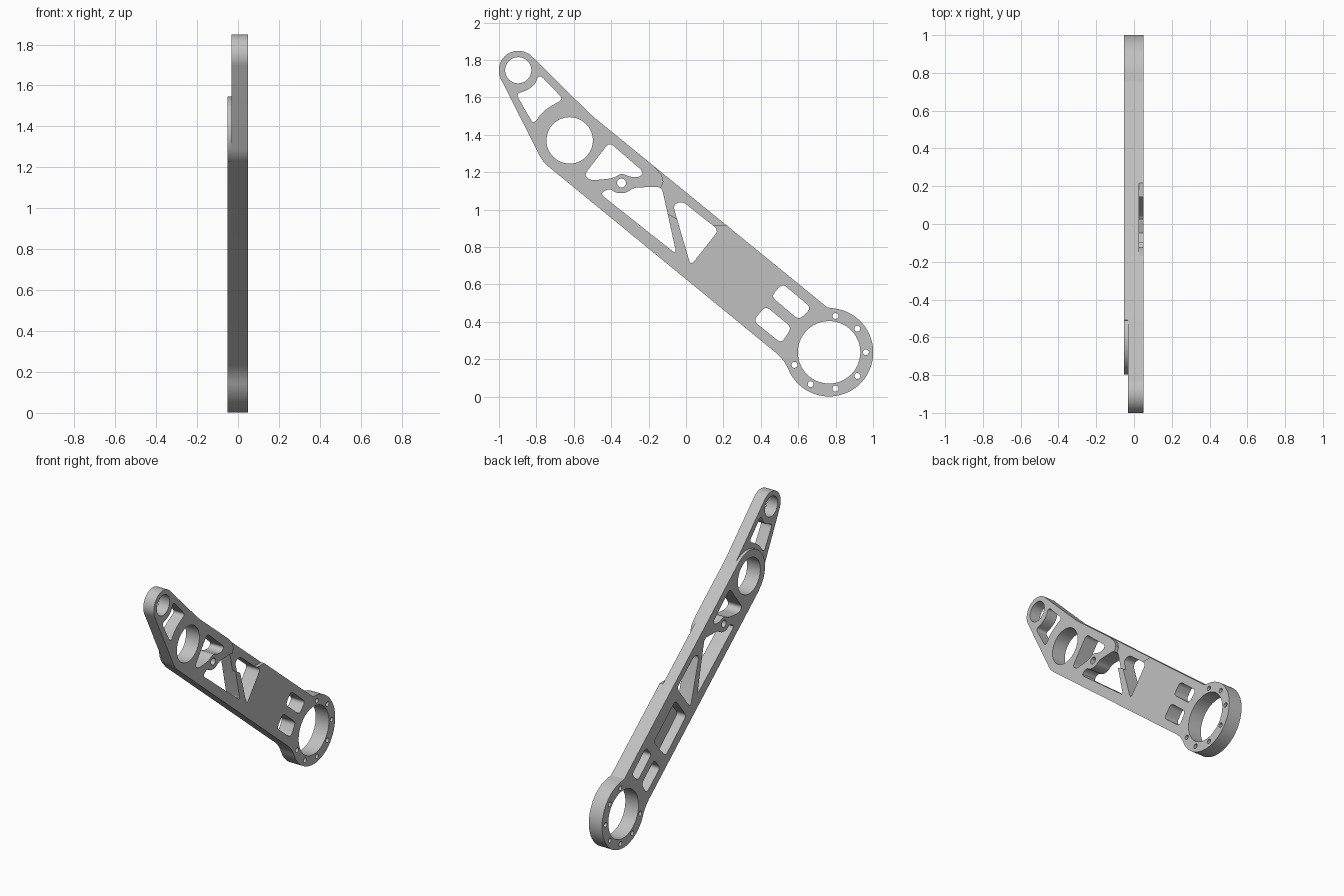
import bpy, bmesh
from math import cos, sin, radians
from mathutils import Vector

cube = bpy.data.objects.get("Cube")
if cube:
    bpy.data.objects.remove(cube, do_unlink=True)

TIP, MID, RING = (-0.897, 1.745), (-0.622, 1.37), (0.765, 0.237)


def arc(centre, r, a0, a1, n=24):
    """Points on an arc in the y-z plane, angles in degrees."""
    step = (a1 - a0) / n
    return [(centre[0] + r * cos(radians(a0 + i * step)),
             centre[1] + r * sin(radians(a0 + i * step))) for i in range(n + 1)]


def circle(centre, r, n=48):
    return arc(centre, r, 0, 360, n)[:-1]


def rounded(points, r=0.03, steps=5):
    """Round every corner of a closed polygon."""
    out = []
    for i, p in enumerate(points):
        p = Vector(p)
        a, b = Vector(points[i - 1]) - p, Vector(points[(i + 1) % len(points)]) - p
        start = p + a.normalized() * min(r, a.length * 0.45)
        end = p + b.normalized() * min(r, b.length * 0.45)
        for k in range(steps + 1):
            t = k / steps
            out.append(tuple(start * (1 - t) ** 2 + p * 2 * t * (1 - t) + end * t * t))
    return out


def prisms(name, parts):
    """One object from (outline, x0, x1) slabs."""
    bm = bmesh.new()
    for pts, x0, x1 in parts:
        face = bm.faces.new([bm.verts.new((x0, y, z)) for y, z in pts])
        ext = bmesh.ops.extrude_face_region(bm, geom=[face])
        moved = [v for v in ext["geom"] if isinstance(v, bmesh.types.BMVert)]
        bmesh.ops.translate(bm, verts=moved, vec=(x1 - x0, 0, 0))
    bmesh.ops.recalc_face_normals(bm, faces=bm.faces[:])
    mesh = bpy.data.meshes.new(name)
    bm.to_mesh(mesh)
    bm.free()
    obj = bpy.data.objects.new(name, mesh)
    bpy.context.collection.objects.link(obj)
    return obj


# Arm outline: ring end, straight top edge, tip, boss corner, straight lower edge
outline = (arc(RING, 0.236, -160, 82, 56) + [(0.755, 0.477), (0.72, 0.506)]
           + rounded([(-0.46, 1.467), (-0.5, 1.5), (-0.54, 1.537)], 0.03)[6:12]
           + arc(TIP, 0.104, 45, 207, 32) + arc(MID, 0.18, 207, 231, 8)
           + [(0.48, 0.235), (0.505, 0.212), (0.525, 0.187)])
arm = prisms("linkage_arm", [(outline, -0.052, 0.05)])

# Through openings: bearing bores, bolt holes and lightening windows
tip_window = [(-0.91, 1.62), (-0.855, 1.635), (-0.81, 1.665), (-0.785, 1.725),
              (-0.655, 1.59), (-0.72, 1.555), (-0.77, 1.52), (-0.815, 1.455)]
upper_window = [(-0.41, 1.36), (-0.225, 1.2), (-0.25, 1.172), (-0.3, 1.175),
                (-0.345, 1.195), (-0.39, 1.167), (-0.51, 1.155), (-0.545, 1.185)]
lower_window = [(-0.46, 1.085), (-0.41, 1.115), (-0.375, 1.088), (-0.32, 1.088),
                (-0.28, 1.118), (-0.13, 1.122), (-0.05, 0.76)]
middle_window = [(-0.07, 1.025), (-0.02, 1.045), (0.175, 0.89), (0.025, 0.7)]
ring_slot_a = [(0.455, 0.535), (0.515, 0.605), (0.67, 0.475), (0.605, 0.41)]
ring_slot_b = [(0.36, 0.405), (0.425, 0.485), (0.565, 0.37), (0.51, 0.285)]
openings = [circle(TIP, 0.07), circle(MID, 0.124, 64), circle(RING, 0.167, 72),
            circle((-0.345, 1.142), 0.024, 24)]
openings += [circle(arc(RING, 0.197, a, a, 1)[0], 0.016, 16) for a in range(-160, 81, 40)]
openings += [rounded(w) for w in (tip_window, upper_window, lower_window,
                                  middle_window, ring_slot_a, ring_slot_b)]
hole_cutter = prisms("opening_cutter", [(o, -0.2, 0.2) for o in openings])

# Shallow cuts: thinner tip, edge relief on one face, pocket on the other
tip_step = arc(MID, 0.176, 231, 51, 40) + [(-0.4, 1.65), (-0.6, 2), (-1.2, 2),
                                          (-1.2, 1.2), (-0.85, 1.1)]
edge_relief = [(-0.17, 1.23), (-0.13, 1.185), (-0.121, 1.15), (-0.14, 1.1), (-0.11, 0.985),
               (-0.04, 0.945), (0.1, 0.915), (0.3, 0.915), (0.3, 1.1), (0, 1.4)]
pocket = rounded([(0.07, 0.66), (0.3, 0.465), (0.43, 0.61), (0.19, 0.81)])
relief_cutter = prisms("relief_cutter", [(tip_step, -0.2, -0.031),
                                         (edge_relief, 0.026, 0.2),
                                         (pocket, -0.2, 0.015)])

bpy.ops.object.select_all(action='DESELECT')
arm.select_set(True)
bpy.context.view_layer.objects.active = arm
for cutter in (hole_cutter, relief_cutter):
    cutter.hide_render = True
    mod = arm.modifiers.new(cutter.name, 'BOOLEAN')
    mod.operation, mod.solver, mod.object = 'DIFFERENCE', 'EXACT', cutter
    bpy.ops.object.modifier_apply(modifier=mod.name)
    bpy.data.objects.remove(cutter, do_unlink=True)

# Plain machined metal
metal = bpy.data.materials.new("light_grey_metal")
metal.use_nodes = True
colour = (0.53, 0.53, 0.53, 1)
metal.diffuse_color = colour
metal.node_tree.nodes["Principled BSDF"].inputs["Base Color"].default_value = colour
arm.data.materials.clear()
arm.data.materials.append(metal)
bpy.ops.object.shade_smooth_by_angle(angle=radians(30))
